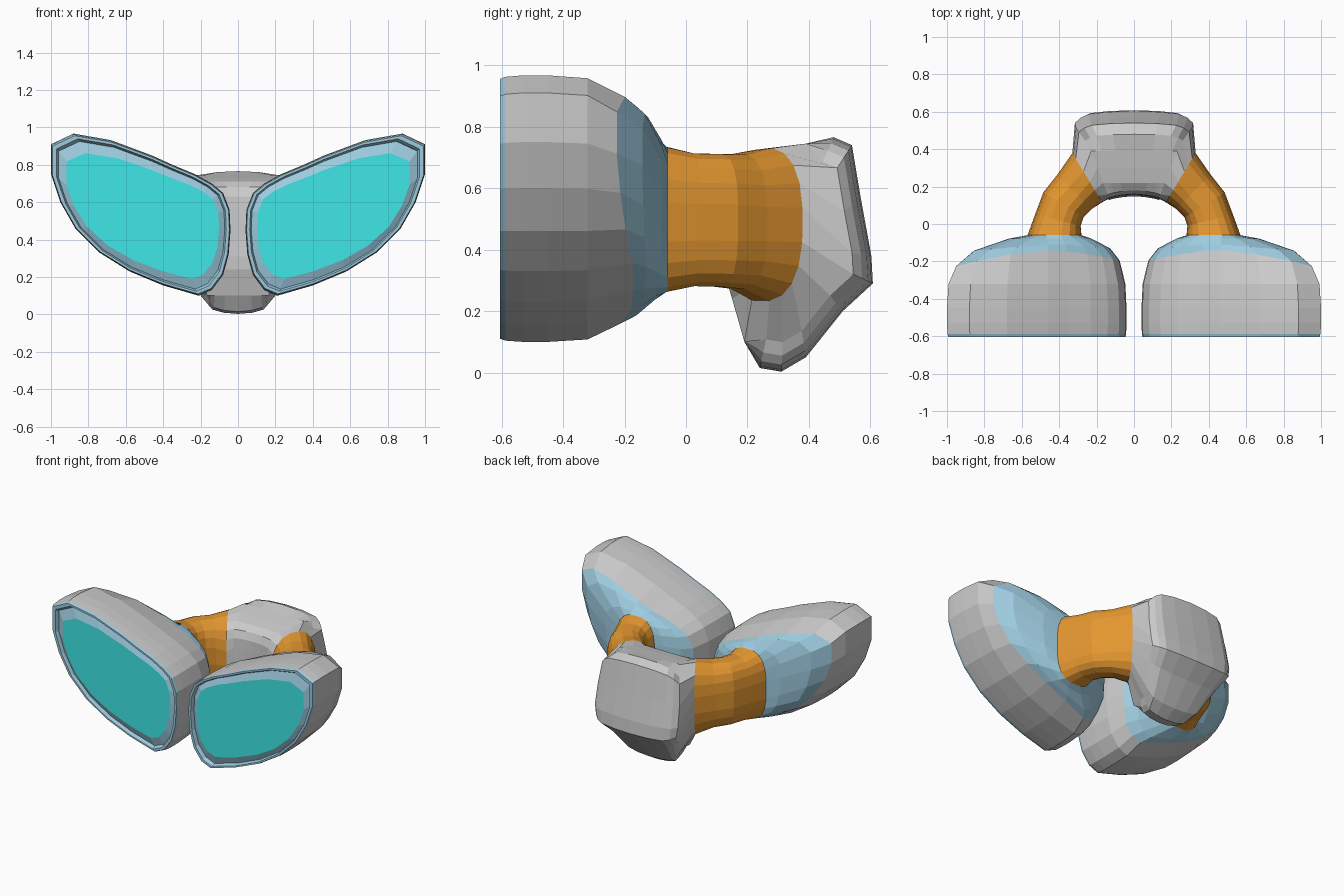
import bpy, math

if "Cube" in bpy.data.objects:
    bpy.data.objects.remove(bpy.data.objects["Cube"])

N = 20


def material(name, rgb):
    m = bpy.data.materials.new(name)
    m.diffuse_color = (*rgb, 1)
    m.use_nodes = True
    m.node_tree.nodes["Principled BSDF"].inputs["Base Color"].default_value = m.diffuse_color
    return m


BLUE = material("blue", (0.34, 0.60, 0.74))
ORANGE = material("orange", (0.78, 0.31, 0.03))
CYAN = material("cyan", (0.05, 0.80, 0.80))


def build(name, verts, faces, mat=None):
    # flat-shaded mesh, mirrored across x = 0
    me = bpy.data.meshes.new(name)
    me.from_pydata(verts, [], faces)
    ob = bpy.data.objects.new(name, me)
    bpy.context.collection.objects.link(ob)
    if mat:
        me.materials.append(mat)
    ob.modifiers.new("Mirror", 'MIRROR').merge_threshold = 0.0005
    return ob


def loft(name, rings, mat=None):
    verts = [p for r in rings for p in r]
    faces = [(k * N + i, k * N + (i + 1) % N, (k + 1) * N + (i + 1) % N, (k + 1) * N + i)
             for k in range(len(rings) - 1) for i in range(N)]
    return build(name, verts, faces, mat)


def mix(a, b, t):
    return [tuple(p + (q - p) * t for p, q in zip(u, v)) for u, v in zip(a, b)]


# leaf-shaped pod outline (x, z): inner side, over the top, outer tip, bottom
LEAF = [(.04, .45), (.045, .56), (.08, .65), (.14, .70), (.23, .75), (.35, .80), (.46, .85),
        (.68, .932), (.88, .967), (1.0, .91), (1.0, .75), (.95, .60), (.87, .46), (.74, .33),
        (.58, .23), (.40, .155), (.21, .10), (.14, .13), (.08, .21), (.05, .32)]


def leaf(y, sx, sz):
    return [(.45 + (x - .45) * sx, y, .5 + (z - .5) * sz) for x, z in LEAF]


def section(inner, outer, zb, zt, power=.7, rise=0):
    # rounded-rectangle tube section between an inner and an outer plan point
    ring = []
    for i in range(N):
        a = 2 * math.pi * (i - .4) / N
        c, s = -math.cos(a), math.sin(a)
        u = .5 + .5 * math.copysign(abs(c) ** power, c)
        v = .5 + .5 * math.copysign(abs(s) ** power, s)
        ring.append((inner[0] + (outer[0] - inner[0]) * u,
                     inner[1] + (outer[1] - inner[1]) * u, zb + (zt + rise * u - zb) * v))
    return ring


# front window, almost flush inside a grooved frame
glass = leaf(-.597, .85, .775)
build("pod_window", glass, [tuple(reversed(range(N)))], CYAN)

# blue front rim with a stepped groove
edge = leaf(-.587, .995, .99)
loft("pod_rim", [glass, leaf(-.58, .925, .91), leaf(-.59, .93, .92), leaf(-.605, .945, .94),
                 leaf(-.605, .985, .975), edge], BLUE)

# grey pod shell
shoulder = [(x, -.14 - .085 * (abs(x - .45) / .5) ** 1.5 - .05 * max(0, .35 - z) / .2, z)
            for x, y, z in leaf(0, .91, .85)]
loft("pod_shell", [edge, leaf(-.53, 1, 1), leaf(-.45, 1, 1), leaf(-.32, .985, .98), shoulder])

# blue pod back, narrowing to the neck
neck = section((.28, -.06), (.57, -.06), .262, .735)
mid = [(x, -.105 - .03 * abs(x - .42) / .35 - .045 * max(0, .35 - z) / .17, z)
       for x, y, z in mix(shoulder, neck, .25)]
near = [(x, -.078 - .02 * max(0, .35 - z) / .1, z) for x, y, z in mix(shoulder, neck, .74)]
loft("pod_back", [shoulder, mid, near, neck], BLUE)

# orange curved arm
seam = section((.17, .115), (.33, .38), .232, .712, .82, .035)
loft("connecting_arm", [neck,
                        section((.285, -.01), (.53, .05), .28, .715),
                        section((.27, .035), (.485, .17), .278, .713),
                        section((.225, .08), (.41, .265), .27, .713, .74), seam], ORANGE)

# grey rear body: side profile (y, z) and half width of its rim at each point
PROFILE = [(.155, .48), (.157, .56), (.16, .63), (.18, .68), (.22, .71), (.30, .728), (.39, .745),
           (.48, .766), (.54, .74), (.57, .56), (.603, .38), (.608, .29), (.51, .20), (.39, .05),
           (.31, .003), (.24, .015), (.19, .10), (.15, .24), (.148, .31), (.154, .40)]
WIDTH = [.12, .12, .12, .13, .15, .18, .21, .24, .27, .285, .29, .28, .25, .20, .165, .155,
         .15, .13, .12, .12]


def hump(wide, scale):
    ring = []
    for i, ((y, z), w) in enumerate(zip(PROFILE, WIDTH)):
        x = w * wide
        if 7 <= i <= 15:                       # rear and bottom round off to the sides
            y, z = .33 + (y - .33) * scale, .42 + (z - .42) * scale
        elif i < 4 or i > 17:                  # inner side follows the arch
            y -= 1.1 * x * x
        ring.append((x, y, z))
    return ring


loft("rear_body", [seam, hump(1.09, .77), hump(.98, .875), hump(.83, .945),
                   hump(.47, .985), hump(0, 1)])
